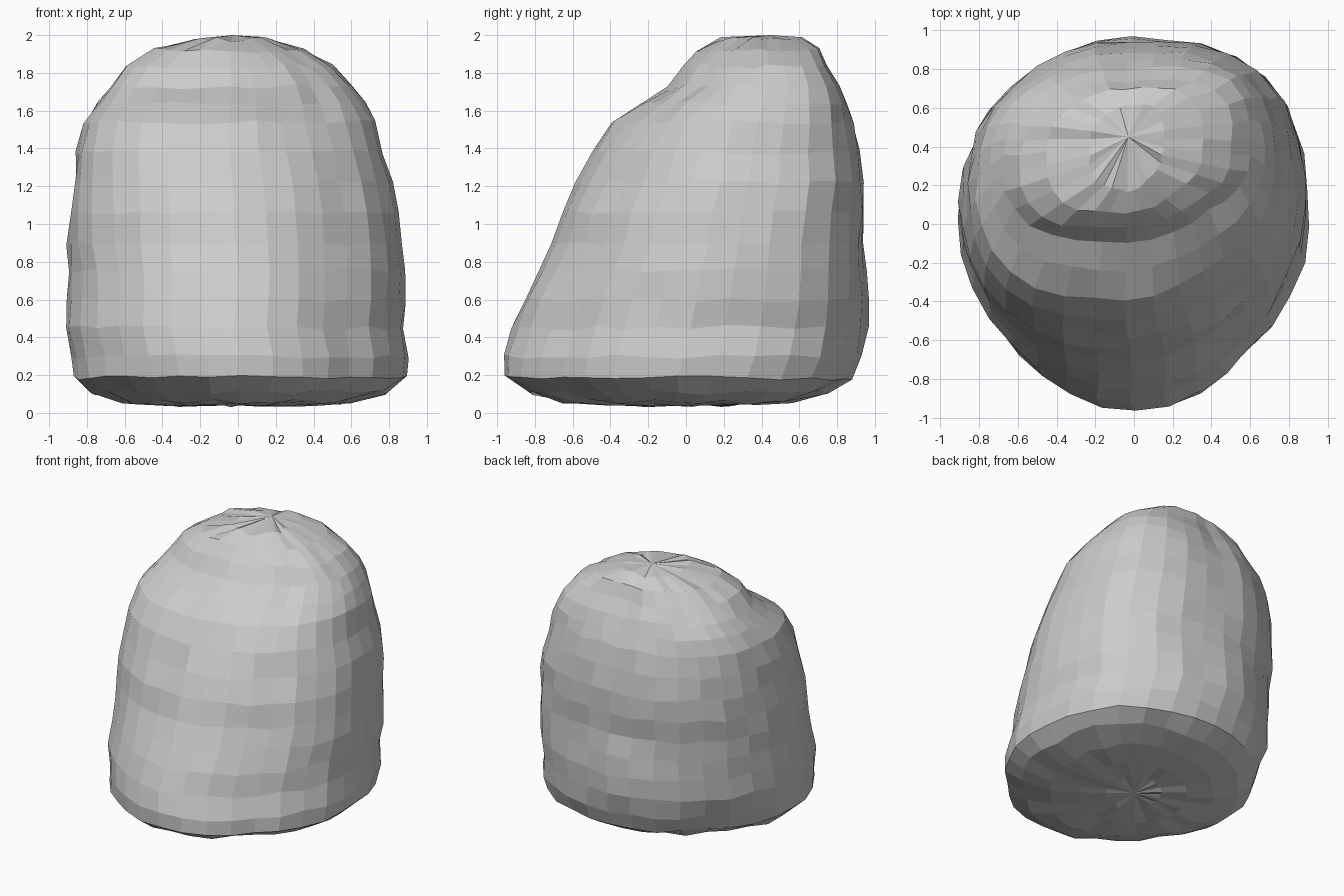
import bpy, bmesh, math, random
from mathutils import Vector, noise

if "Cube" in bpy.data.objects:
    bpy.data.objects.remove(bpy.data.objects["Cube"])

random.seed(4)
SIDES = 32

# Levels of the boulder: height, left x, right x, front y, back y
LEVELS = [
    (.045, -.2, .2, -.22, .2), (.045, -.4, .4, -.44, .38), (.06, -.61, .6, -.66, .57),
    (.11, -.78, .8, -.83, .75), (.185, -.87, .9, -.97, .88), (.3, -.89, .91, -.97, .94),
    (.45, -.92, .88, -.92, .965), (.6, -.91, .89, -.87, .97), (.75, -.9, .89, -.79, .96),
    (.9, -.91, .88, -.71, .94), (1.06, -.9, .86, -.67, .95), (1.22, -.88, .82, -.58, .95),
    (1.38, -.86, .77, -.5, .92), (1.54, -.82, .72, -.39, .89), (1.64, -.75, .67, -.24, .85),
    (1.73, -.68, .61, -.09, .8), (1.83, -.59, .51, -.03, .74), (1.92, -.45, .36, .05, .7),
    (1.975, -.24, .17, .17, .62),
]

# Fullness of the four diagonal corners, low down and near the crown,
# in the order right back, left back, left front, right front
LOW_CORNERS = (.08, -.03, -.03, -.06)
HIGH_CORNERS = (.1, .0, .07, -.03)


def ring_point(level, i):
    z, left, right, front, back = level
    a = 2 * math.pi * i / SIDES
    c, s = math.cos(a), math.sin(a)
    p = Vector(((left + right + (right - left) * c) / 2,
                (front + back + (back - front) * s) / 2, z))
    # swell or trim the diagonal corners, less where the ring is small
    quarter = int(4 * i / SIDES)
    t = min(1, max(0, (z - .5) / .9))
    corner = LOW_CORNERS[quarter] * (1 - t) + HIGH_CORNERS[quarter] * t
    corner *= math.sin(2 * a) ** 2 * min(1, (right - left) / 1.2)
    # small irregularities in the stone
    chip = .014 * noise.noise(p * 3.5) + random.uniform(-.01, .01)
    p += Vector((c, s, 0)) * (corner + chip - .006)
    p.z += .012 * noise.noise(p * 5) + random.uniform(-.012, .012)
    return p


bm = bmesh.new()
rings = [[bm.verts.new(ring_point(lv, i)) for i in range(SIDES)] for lv in LEVELS]
for low, high in zip(rings, rings[1:]):
    for i in range(SIDES):
        j = (i + 1) % SIDES
        bm.faces.new((low[i], low[j], high[j], high[i]))

# Underside and crown close to a centre point
for ring, centre in ((rings[0], (0, 0, .04)), (rings[-1], (-.03, .45, 2.0))):
    hub = bm.verts.new(centre)
    for i in range(SIDES):
        bm.faces.new((ring[i], ring[(i + 1) % SIDES], hub))
bmesh.ops.recalc_face_normals(bm, faces=bm.faces)

mesh = bpy.data.meshes.new("boulder")
bm.to_mesh(mesh)
bm.free()
boulder = bpy.data.objects.new("boulder", mesh)
bpy.context.scene.collection.objects.link(boulder)

# Plain stone colour
stone = bpy.data.materials.new("light grey stone")
stone.use_nodes = True
stone.diffuse_color = (.6, .6, .6, 1)
stone.node_tree.nodes["Principled BSDF"].inputs["Base Color"].default_value = (.6, .6, .6, 1)
mesh.materials.append(stone)
